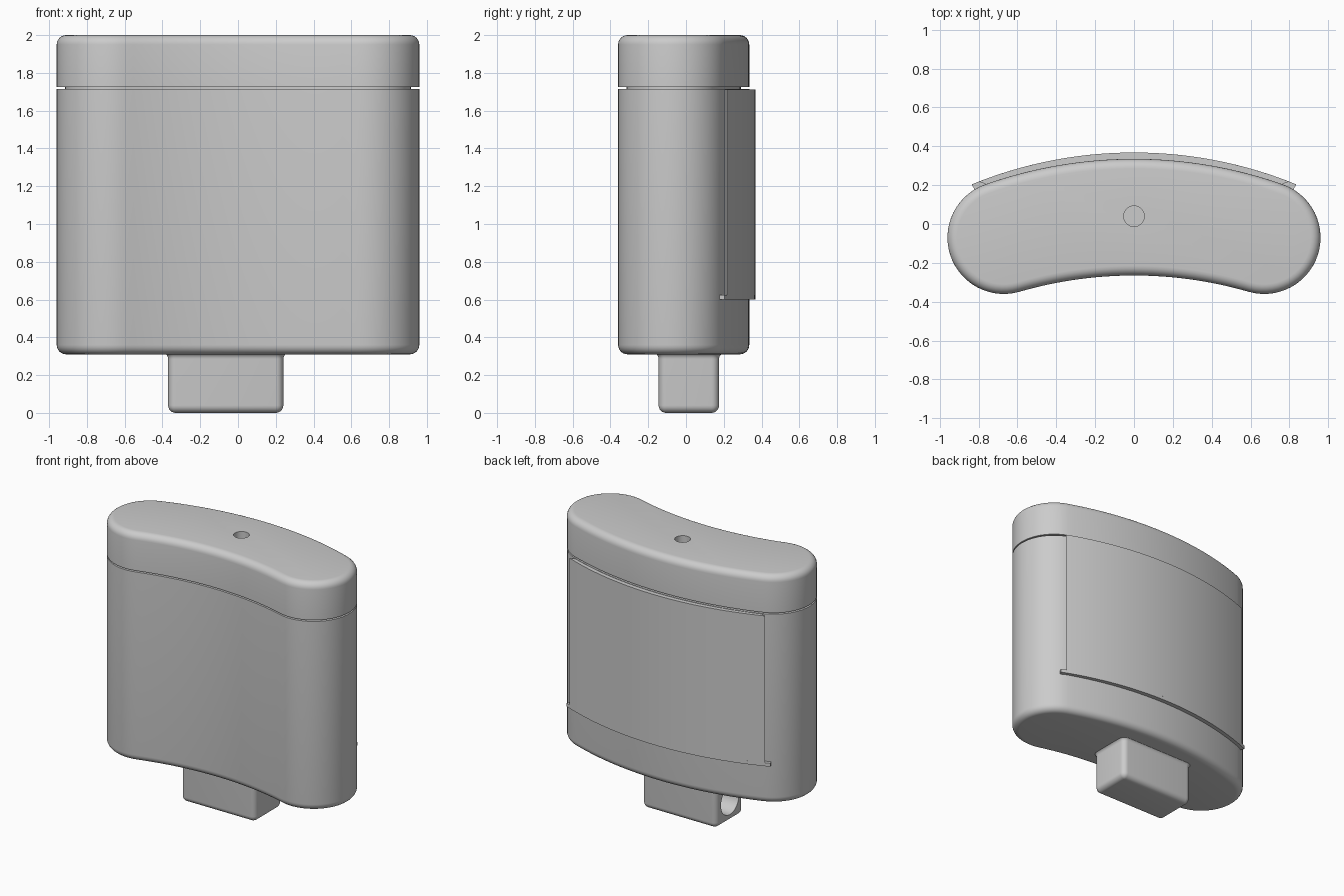
import bpy, bmesh, math
from math import sin, cos, pi

if "Cube" in bpy.data.objects:
    bpy.data.objects.remove(bpy.data.objects["Cube"])

grey = bpy.data.materials.new("plain_grey")
grey.diffuse_color = (0.6, 0.6, 0.6, 1)
grey.use_nodes = True
grey.node_tree.nodes["Principled BSDF"].inputs["Base Color"].default_value = grey.diffuse_color


def finish(name, bm):
    bmesh.ops.remove_doubles(bm, verts=bm.verts, dist=0.0003)
    bmesh.ops.recalc_face_normals(bm, faces=bm.faces)
    mesh = bpy.data.meshes.new(name)
    bm.to_mesh(mesh)
    bm.free()
    mesh.materials.append(grey)
    obj = bpy.data.objects.new(name, mesh)
    bpy.context.collection.objects.link(obj)
    return obj


def loft(name, profile, levels):
    """Closed solid from profile(inset) outlines at (z, inset) levels."""
    bm = bmesh.new()
    rings = [[bm.verts.new((x, y, z)) for x, y in profile(d)] for z, d in levels]
    n = len(rings[0])
    for a, b in zip(rings, rings[1:]):
        for i in range(n):
            j = (i + 1) % n
            bm.faces.new((a[i], a[j], b[j], b[i]))
    bm.faces.new(rings[0][::-1])
    bm.faces.new(rings[-1])
    return finish(name, bm)


def arc(cx, cy, r, a0, a1, n):
    return [(cx + r * cos(a0 + (a1 - a0) * i / n),
             cy + r * sin(a0 + (a1 - a0) * i / n)) for i in range(n + 1)]


# Kidney outline: two round lobes joined by tangent arcs
LX, LY, LR = 0.67, -0.07, 0.29
BACK_R, FRONT_R = 2.30, 2.12
BACK_C, FRONT_C = 0.335 - BACK_R, -0.265 - FRONT_R


def kidney(d):
    tb = math.atan2(LY - BACK_C, LX)
    tf = math.atan2(LY - FRONT_C, LX)
    pts = arc(LX, LY, LR - d, tf - pi, tb, 28)
    pts += arc(0, BACK_C, BACK_R - d, tb, pi - tb, 32)[1:-1]
    pts += arc(-LX, LY, LR - d, pi - tb, 2 * pi - tf, 28)
    pts += arc(0, FRONT_C, FRONT_R + d, pi - tf, tf, 32)[1:-1]
    return pts


def plug_outline(d):
    pts = []
    hx, hy, r = 0.305, 0.16, 0.04
    for k, (sx, sy) in enumerate(((1, 1), (-1, 1), (-1, -1), (1, -1))):
        pts += arc(-0.065 + sx * (hx - r), 0.015 + sy * (hy - r), r - d,
                   k * pi / 2, (k + 1) * pi / 2, 6)
    return pts


def rounding(z, r, up):
    """Quarter-round levels ending at height z."""
    out = [(z - up * r * (1 - sin(t)), r * (1 - cos(t)))
           for t in [i * pi / 12 for i in range(7)]]
    return out if up > 0 else out[::-1]


def drill(obj, centre, radius, depth, rotation=(0, 0, 0)):
    bpy.ops.mesh.primitive_cylinder_add(vertices=40, radius=radius, depth=depth,
                                        location=centre, rotation=rotation)
    cutter = bpy.context.object
    cutter.data.materials.append(grey)
    mod = obj.modifiers.new("hole", 'BOOLEAN')
    mod.operation, mod.solver, mod.object = 'DIFFERENCE', 'EXACT', cutter
    bpy.context.view_layer.objects.active = obj
    bpy.ops.object.modifier_apply(modifier=mod.name)
    bpy.data.objects.remove(cutter, do_unlink=True)


# Main container, recessed seam and lid
body = loft("body", kidney, rounding(0.31, 0.05, -1) + [(1.715, 0)])
seam = loft("seam", kidney, [(1.70, 0.045), (1.74, 0.045)])
lid = loft("lid", kidney, [(1.725, 0)] + rounding(2.0, 0.05, 1))
drill(lid, (0, 0.04, 1.96), 0.053, 0.28)

# Rounded plug underneath, flaring into the body
flare = [(0.285 + 0.03 * sin(t), -0.025 * (1 - cos(t)))
         for t in [i * pi / 12 for i in range(1, 7)]]
plug = loft("plug", plug_outline, rounding(0.0, 0.04, -1) + [(0.285, 0)] + flare)
drill(plug, (-0.27, 0.015, 0.155), 0.105, 0.4, (0, pi / 2, 0))


# Curved back panel with undercut ends, resting on a wider ledge
def curved_plate(name, outer_x, inner_x, inner_y, z0, z1):
    R, top = 2.207, 0.368
    cy = top - R
    ao = math.acos(outer_x / R)
    ai = math.atan2(inner_y - cy, inner_x)
    ri = math.hypot(inner_x, inner_y - cy)
    outline = arc(0, cy, R, ao, pi - ao, 32) + arc(0, cy, ri, pi - ai, ai, 32)
    return loft(name, lambda d: outline, [(z0, 0), (z1, 0)])


panel = curved_plate("back_panel", 0.80, 0.745, 0.20, 0.625, 1.712)
ledge = curved_plate("panel_ledge", 0.835, 0.816, 0.168, 0.60, 0.625)

# Smooth curved sides, crisp edges
for obj in (body, seam, lid, plug, panel, ledge):
    bpy.ops.object.select_all(action='DESELECT')
    obj.select_set(True)
    bpy.context.view_layer.objects.active = obj
    bpy.ops.object.shade_smooth_by_angle(angle=math.radians(30))
